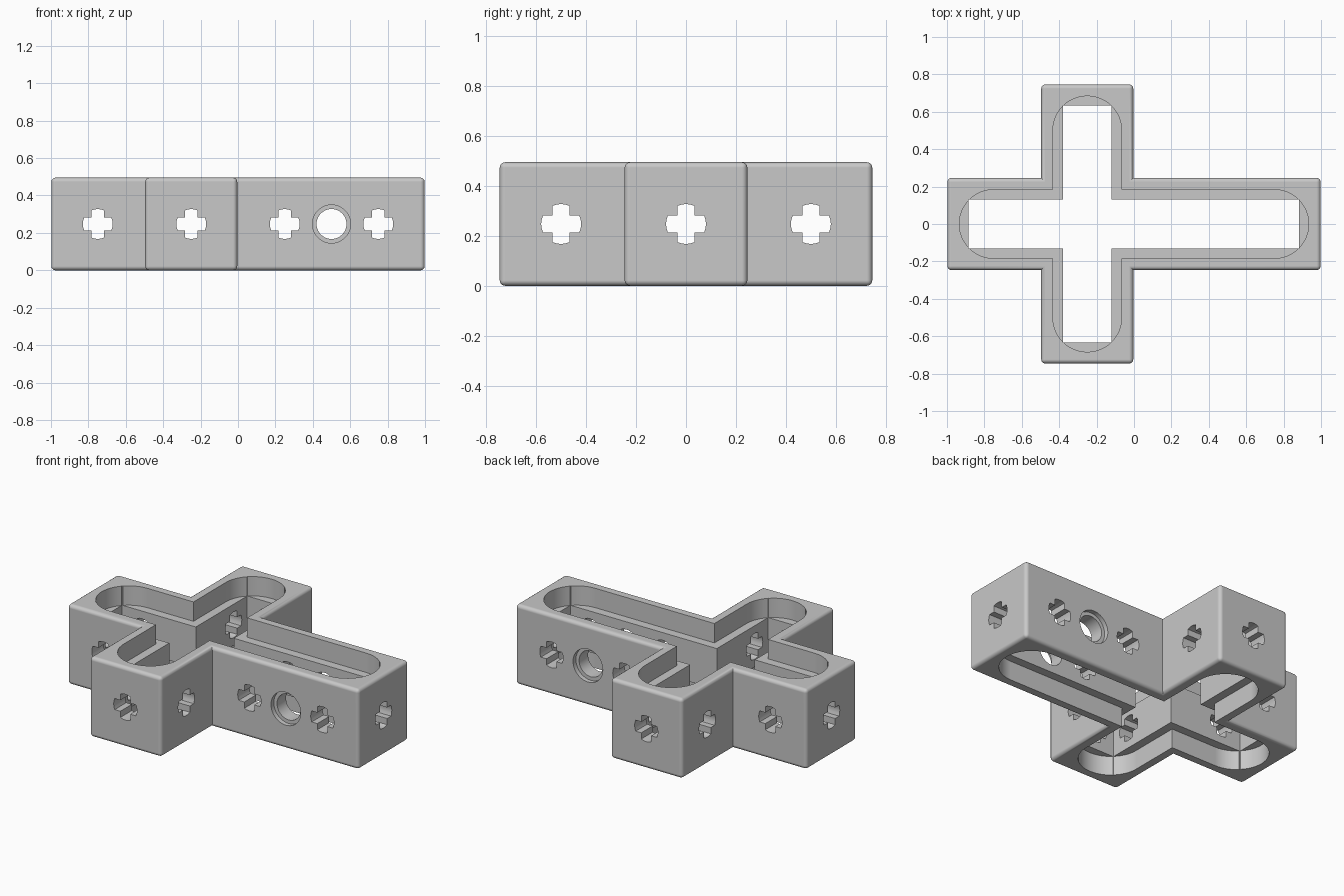
import bpy, bmesh, math
from mathutils import Vector, Matrix

cube = bpy.data.objects.get("Cube")
if cube:
    bpy.data.objects.remove(cube, do_unlink=True)

HEIGHT, HALF, LEDGE = 0.495, 0.246, 0.12
MID = HEIGHT / 2
HUB = Vector((-0.25, 0))

grey = bpy.data.materials.new("plain grey")
grey.use_nodes = True
grey.diffuse_color = (0.58, 0.58, 0.58, 1)
grey.node_tree.nodes["Principled BSDF"].inputs["Base Color"].default_value = grey.diffuse_color


def polar(angle, radius):
    return Vector((math.cos(angle), math.sin(angle))) * radius


def cross_outline(reaches, half, steps):
    """Four arms around the hub; one step gives square ends, more give round ends."""
    points = []
    for i, reach in enumerate(reaches):
        a = i * math.pi / 2
        for k in range(steps + 1):
            points.append(HUB + polar(a, reach) + polar(a - math.pi / 2 + math.pi * k / steps, half))
        points.append(HUB + polar(a + math.pi / 4, half * math.sqrt(2)))
    return points


def axle_outline(radius=0.08, half=0.034, steps=4):
    """Plus shape whose four tips lie on a circle."""
    points = []
    tip = math.asin(half / radius)
    for i in range(4):
        a = i * math.pi / 2
        points += [polar(a - tip + 2 * tip * k / steps, radius) for k in range(steps + 1)]
        points.append(polar(a + math.pi / 4, half * math.sqrt(2)))
    return points


def circle_outline(radius, steps=40):
    return [polar(math.tau * k / steps, radius) for k in range(steps)]


def prism(name, outline, low, high, matrix=Matrix(), bevel=0):
    bm = bmesh.new()
    face = bm.faces.new([bm.verts.new((p.x, p.y, low)) for p in outline])
    top = bmesh.ops.extrude_face_region(bm, geom=[face])
    bmesh.ops.translate(bm, vec=(0, 0, high - low),
                        verts=[v for v in top["geom"] if isinstance(v, bmesh.types.BMVert)])
    bmesh.ops.recalc_face_normals(bm, faces=bm.faces)
    if bevel:
        bm.normal_update()
        edges = [e for e in bm.edges if e.calc_face_angle_signed() > 0.1]
        bmesh.ops.bevel(bm, geom=edges, offset=bevel, segments=4, profile=0.5, affect="EDGES")
    bm.transform(matrix)
    mesh = bpy.data.meshes.new(name)
    bm.to_mesh(mesh)
    bm.free()
    obj = bpy.data.objects.new(name, mesh)
    bpy.context.collection.objects.link(obj)
    mesh.materials.append(grey)
    return obj


def cut(name, *args):
    cutter = prism(name, *args)
    mod = frame.modifiers.new(name, "BOOLEAN")
    mod.operation, mod.solver, mod.object = "DIFFERENCE", "EXACT", cutter
    bpy.context.view_layer.objects.active = frame
    bpy.ops.object.modifier_apply(modifier=name)
    bpy.data.objects.remove(cutter, do_unlink=True)


# Cross-shaped body with softened outer edges
frame = prism("cross_frame", cross_outline((1.248, 0.746, 0.748, 0.746), HALF, 1),
              0, HEIGHT, Matrix(), 0.022)

# Square-ended opening right through, then round-ended recesses above and below
cut("opening", cross_outline((1.133, 0.633, 0.635, 0.633), 0.13, 1), -0.1, 0.6)
recess = cross_outline((1, 0.5, 0.5, 0.5), 0.184, 24)
cut("top_recess", recess, HEIGHT - LEDGE, 0.6)
cut("bottom_recess", recess, -0.1, LEDGE)

# Axle holes running front to back and side to side
along_y = Matrix.Rotation(math.pi / 2, 4, "X")
along_x = Matrix.Rotation(math.pi / 2, 4, "Y")
for x in (-0.75, -0.25, 0.25, 0.75):
    cut("axle_hole", axle_outline(), -1, 1, Matrix.Translation((x, 0, MID)) @ along_y)
for y in (-0.5, 0, 0.5):
    cut("axle_hole", axle_outline(), -1.2, 1.2, Matrix.Translation((0, y, MID)) @ along_x)

# Round pin hole with a counterbore on both outer faces
pin = Matrix.Translation((0.5, 0, MID)) @ along_y
cut("pin_hole", circle_outline(0.08), -1, 1, pin)
for low, high in ((-0.4, 0.028 - HALF), (HALF - 0.028, 0.4)):
    cut("counterbore", circle_outline(0.102), low, high, pin)

# Smooth the round surfaces, keep the corners sharp and the broad faces flat
bpy.ops.object.select_all(action="DESELECT")
frame.select_set(True)
bpy.context.view_layer.objects.active = frame
bpy.ops.object.shade_smooth_by_angle(angle=math.radians(30))
flat = frame.modifiers.new("flat_faces", "WEIGHTED_NORMAL")
flat.keep_sharp = True
flat.weight = 100
bpy.ops.object.modifier_apply(modifier=flat.name)
